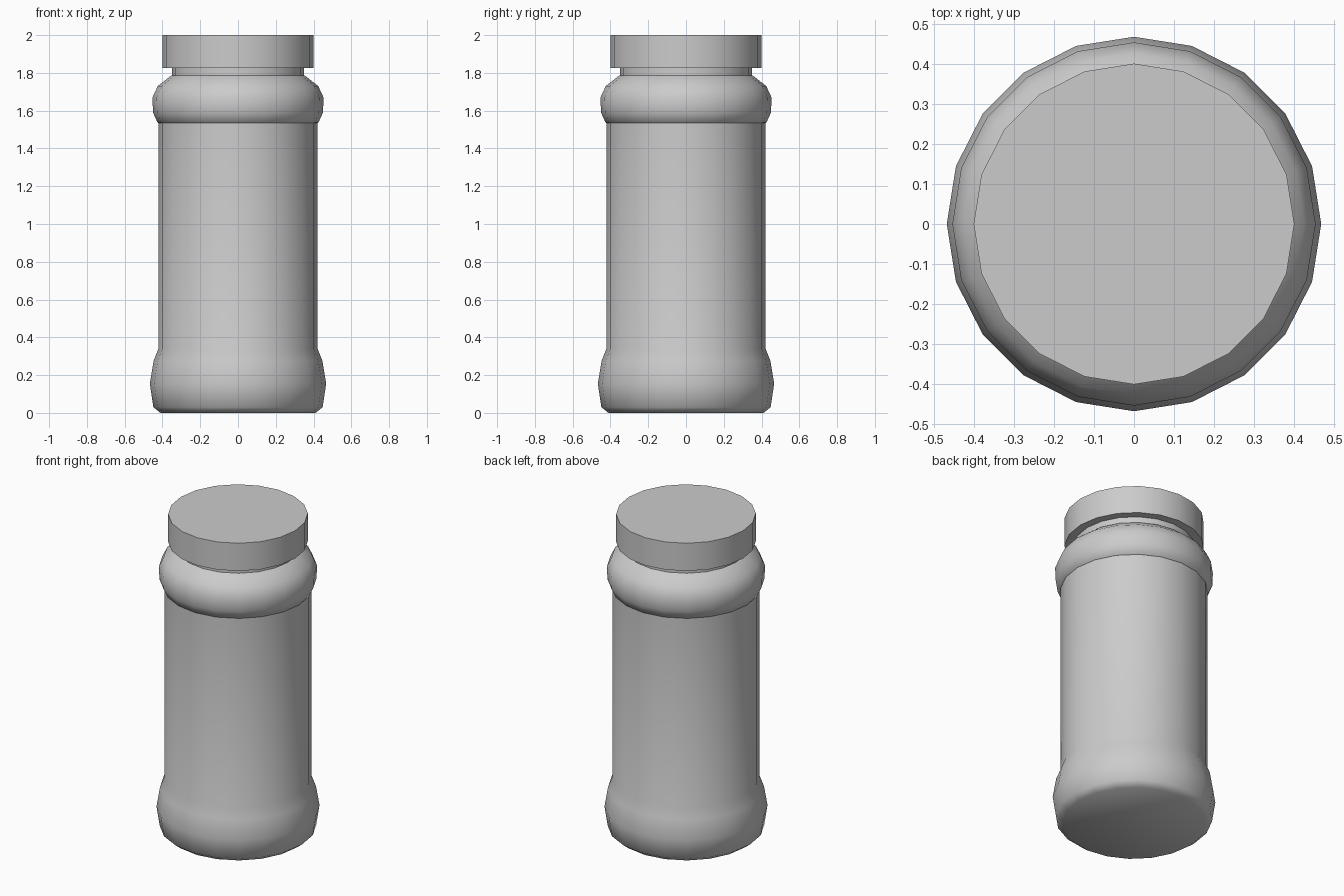
import bpy, bmesh, math

if "Cube" in bpy.data.objects:
    bpy.data.objects.remove(bpy.data.objects["Cube"])

SIDES = 20


def lathe(name, profile, angle=35):
    """Spin (radius, z) points round the z axis and cap both ends."""
    bm = bmesh.new()
    rings = []
    for r, z in profile:
        rings.append([bm.verts.new((r * math.cos(2 * math.pi * i / SIDES),
                                    r * math.sin(2 * math.pi * i / SIDES), z))
                      for i in range(SIDES)])
    for a, b in zip(rings, rings[1:]):
        for i in range(SIDES):
            j = (i + 1) % SIDES
            bm.faces.new((a[i], a[j], b[j], b[i]))
    bm.faces.new(rings[0][::-1])
    bm.faces.new(rings[-1])
    mesh = bpy.data.meshes.new(name)
    bm.to_mesh(mesh)
    bm.free()
    obj = bpy.data.objects.new(name, mesh)
    bpy.context.collection.objects.link(obj)
    bpy.ops.object.select_all(action='DESELECT')
    obj.select_set(True)
    bpy.context.view_layer.objects.active = obj
    bpy.ops.object.shade_smooth_by_angle(angle=math.radians(angle))
    return obj


# Jar: rounded foot, straight wall, rounded shoulder, neck
lathe("jar_body", [
    (0.41, 0.0), (0.448, 0.03), (0.467, 0.155), (0.447, 0.275), (0.422, 0.338),
    (0.422, 1.535), (0.426, 1.537), (0.45, 1.59), (0.453, 1.67), (0.425, 1.73),
    (0.355, 1.785), (0.35, 1.787), (0.35, 1.83)], 50)

# Flat screw lid
lathe("lid", [(0.40, 1.825), (0.40, 2.0)])
